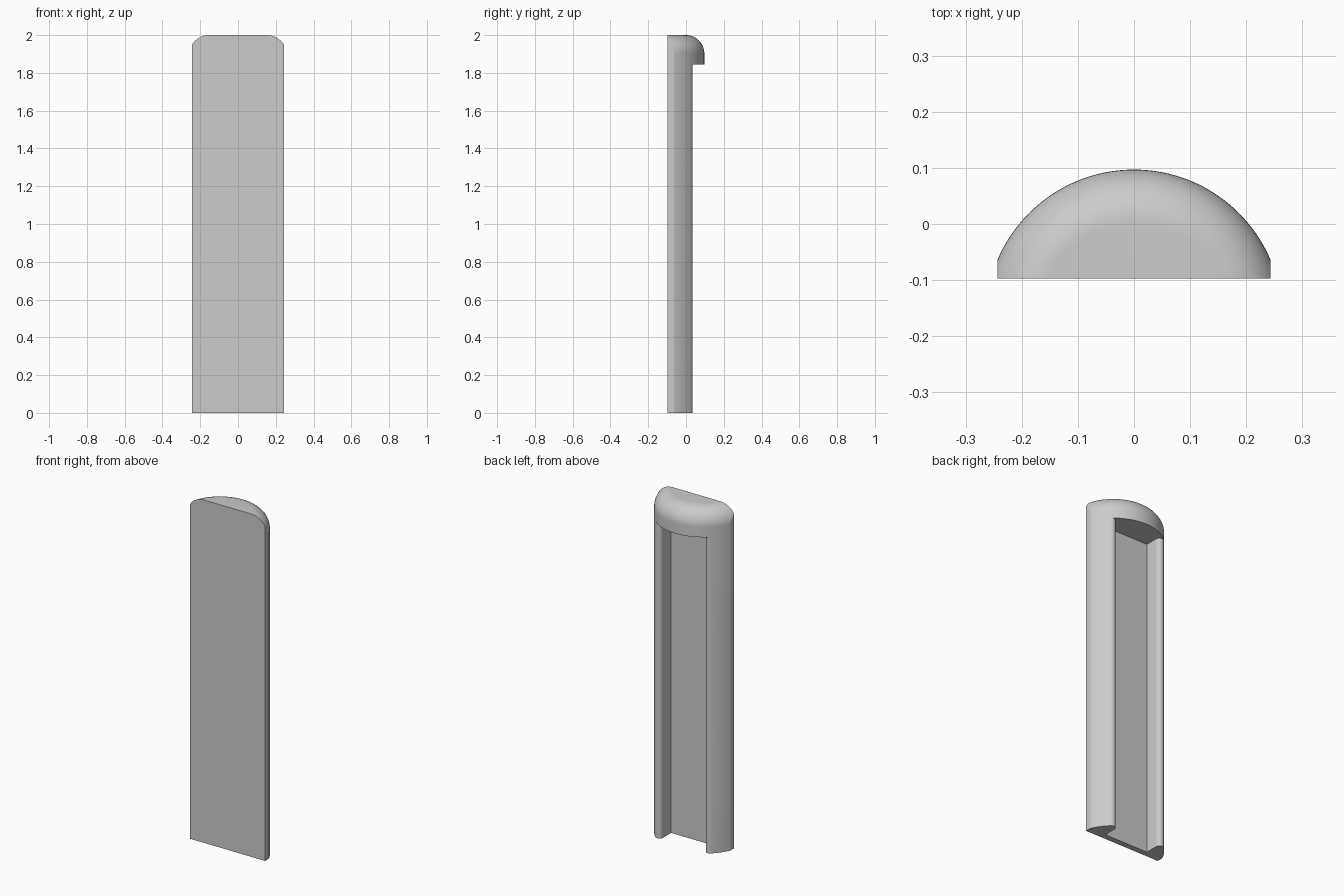
import bpy, bmesh, math
from mathutils import Vector

cube = bpy.data.objects.get("Cube")
if cube:
    bpy.data.objects.remove(cube, do_unlink=True)

HEIGHT, RADIUS, AXIS_Y = 2.0, 0.2645, -0.1675
FRONT_Y, HALF_WIDTH = -0.097, 0.243
CAP_ROUND, CAP_BOTTOM = 0.097, 1.845
SLOT_HALF, SLOT_FLOOR, LIP_ROUND = 0.14, -0.063, 0.023

grey = bpy.data.materials.new("light grey")
grey.use_nodes = True
colour = (0.6, 0.6, 0.6, 1)
grey.diffuse_color = colour
grey.node_tree.nodes["Principled BSDF"].inputs["Base Color"].default_value = colour


def make_object(name, bm):
    bmesh.ops.recalc_face_normals(bm, faces=bm.faces[:])
    mesh = bpy.data.meshes.new(name)
    bm.to_mesh(mesh)
    bm.free()
    mesh.materials.append(grey)
    obj = bpy.data.objects.new(name, mesh)
    bpy.context.collection.objects.link(obj)
    return obj


def arc(cx, cy, r, start, end, steps):
    angles = [start + (end - start) * i / steps for i in range(steps + 1)]
    return [(cx + r * math.cos(a), cy + r * math.sin(a)) for a in angles]


# Round-topped column, turned on its axis
profile = [(0, 0), (RADIUS, 0)]
profile += arc(RADIUS - CAP_ROUND, HEIGHT - CAP_ROUND, CAP_ROUND, 0, math.pi / 2, 14)
profile.append((0, HEIGHT))
bm = bmesh.new()
verts = [bm.verts.new((r, AXIS_Y, z)) for r, z in profile]
edges = [bm.edges.new(pair) for pair in zip(verts, verts[1:])]
bmesh.ops.spin(bm, geom=verts + edges, cent=(0, AXIS_Y, 0), axis=(0, 0, 1),
               angle=math.tau, steps=128)
bmesh.ops.remove_doubles(bm, verts=bm.verts[:], dist=1e-5)

# Flat front and narrow flat sides
cuts = [((0, FRONT_Y, 0), (0, -1, 0)),
        ((HALF_WIDTH, 0, 0), (1, 0, 0)), ((-HALF_WIDTH, 0, 0), (-1, 0, 0))]
for point, normal in cuts:
    bmesh.ops.bisect_plane(bm, geom=bm.verts[:] + bm.edges[:] + bm.faces[:], dist=1e-6,
                           plane_co=point, plane_no=normal, clear_outer=True)
    bmesh.ops.holes_fill(bm, edges=[e for e in bm.edges if e.is_boundary], sides=0)
bmesh.ops.dissolve_limit(bm, angle_limit=0.001, verts=bm.verts[:], edges=bm.edges[:])
shell = make_object("slotted_column", bm)

# Slot cutter with rounded lips that blend into the curved back
lip_x = SLOT_HALF + LIP_ROUND
lip_y = AXIS_Y + math.sqrt((RADIUS - LIP_ROUND) ** 2 - lip_x ** 2)
blend = math.atan2(lip_y - AXIS_Y, lip_x)
side = [(SLOT_HALF, SLOT_FLOOR)] + arc(lip_x, lip_y, LIP_ROUND, math.pi, blend, 14)
side.append((2 * RADIUS * math.cos(blend), AXIS_Y + 2 * RADIUS * math.sin(blend)))
outline = side + [(-x, y) for x, y in reversed(side)]
bm = bmesh.new()
base = bm.faces.new([bm.verts.new((x, y, -0.1)) for x, y in outline])
top = bmesh.ops.extrude_face_region(bm, geom=[base])["geom"]
bmesh.ops.translate(bm, vec=Vector((0, 0, CAP_BOTTOM + 0.1)),
                    verts=[v for v in top if isinstance(v, bmesh.types.BMVert)])
cutter = make_object("slot_cutter", bm)
cutter.hide_render = True

# Cut the slot, then drop the cutter
cut = shell.modifiers.new("slot", "BOOLEAN")
cut.operation = "DIFFERENCE"
cut.solver = "EXACT"
cut.object = cutter
bpy.ops.object.select_all(action="DESELECT")
shell.select_set(True)
bpy.context.view_layer.objects.active = shell
bpy.ops.object.modifier_apply(modifier=cut.name)
bpy.data.objects.remove(cutter, do_unlink=True)
bpy.ops.object.shade_smooth_by_angle(angle=math.radians(20))
